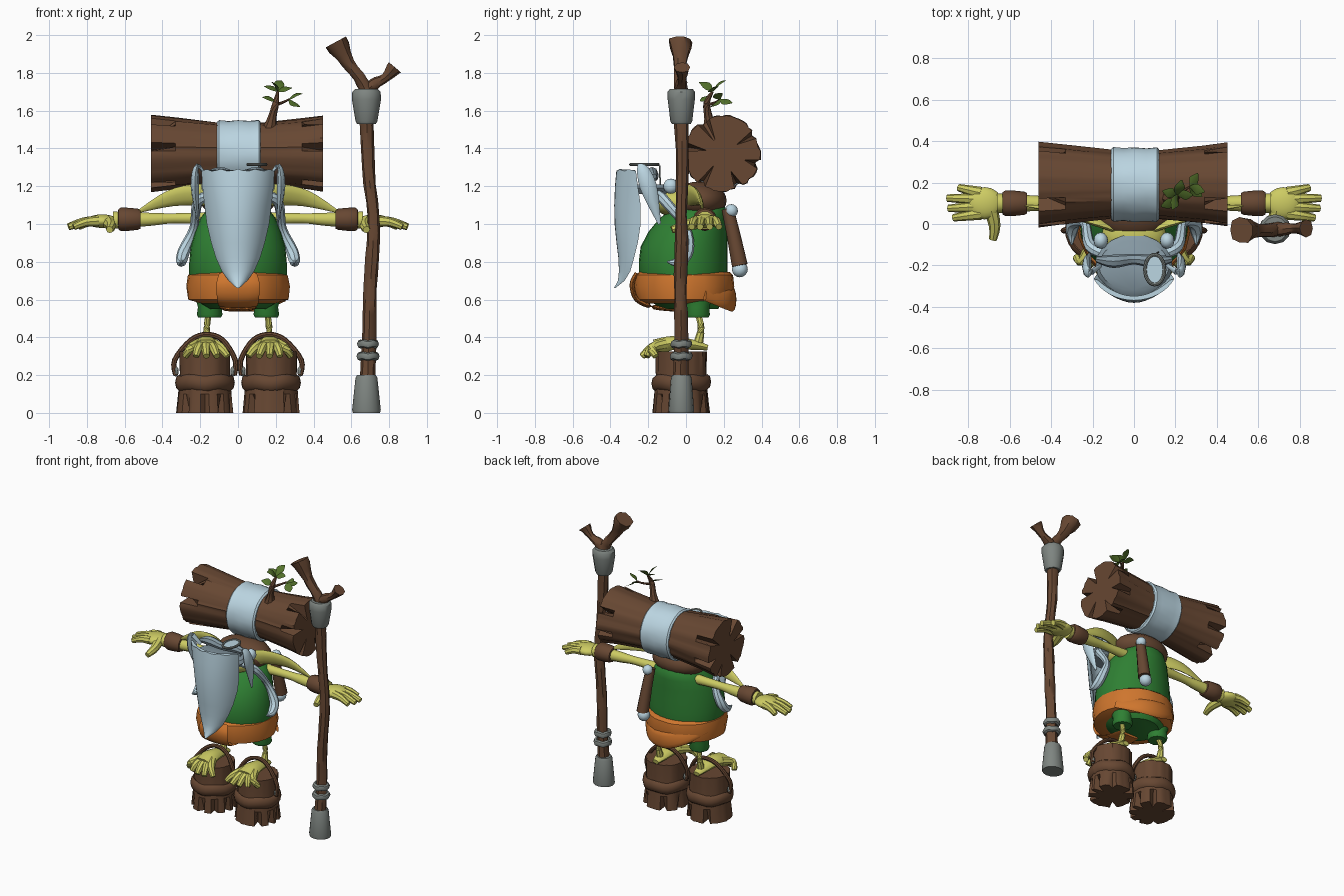
import bpy, bmesh, math, random
from mathutils import Vector, Matrix

random.seed(4)
if "Cube" in bpy.data.objects:
    bpy.data.objects.remove(bpy.data.objects["Cube"])


def material(name, *rgb):
    m = bpy.data.materials.new(name)
    m.use_nodes = True
    m.diffuse_color = (*rgb, 1)
    b = m.node_tree.nodes["Principled BSDF"]
    b.inputs["Base Color"].default_value = (*rgb, 1)
    b.inputs["Roughness"].default_value = 0.8
    return m


WOOD = material("brown wood", .135, .063, .032)
SKIN = material("yellow green skin", .61, .6, .125)
CLOTH = material("green cloth", .028, .215, .033)
SASH = material("orange sash", .62, .18, .027)
HAIR = material("pale blue hair", .5, .67, .76)
SLATE = material("slate hair", .24, .32, .37)
METAL = material("grey metal", .21, .235, .22)
LEAF = material("leaf green", .09, .17, .025)
made = []


def finish(name, bm, mat):
    bmesh.ops.recalc_face_normals(bm, faces=bm.faces)
    me = bpy.data.meshes.new(name)
    bm.to_mesh(me)
    bm.free()
    me.materials.append(mat)
    ob = bpy.data.objects.new(name, me)
    bpy.context.collection.objects.link(ob)
    made.append(ob)


def loft(name, rings, mat, caps=True):
    bm = bmesh.new()
    vs = [[bm.verts.new(p) for p in r] for r in rings]
    n = len(vs[0])
    for a, b in zip(vs, vs[1:]):
        for i in range(n):
            k = (i + 1) % n
            bm.faces.new((a[i], a[k], b[k], b[i]))
    if caps:
        bm.faces.new(vs[0])
        bm.faces.new(vs[-1])
    finish(name, bm, mat)


def stack(name, centre, stations, mat, n=20, shape=None, turn=None):
    """Elliptical rings (z, rx, ry, y shift) along z, optionally turned."""
    turn = turn or Matrix()
    rings = []
    for j, (z, rx, ry, dy) in enumerate(stations):
        ring = []
        for i in range(n):
            a, f = math.tau * i / n, shape(j, i) if shape else 1
            ring.append(Vector(centre) + turn @ Vector((rx * f * math.cos(a), ry * f * math.sin(a) + dy, z)))
        rings.append(ring)
    loft(name, rings, mat)


def spline(pts, steps):
    out = []
    for i in range(len(pts) - 1):
        a, b = pts[max(i - 1, 0)], pts[i]
        c, d = pts[i + 1], pts[min(i + 2, len(pts) - 1)]
        for k in range(steps):
            t = k / steps
            out.append(b + (c - a) * t / 2 + (a * 2 - b * 5 + c * 4 - d) * t * t / 2
                       + (b * 3 - a - c * 3 + d) * t ** 3 / 2)
    return out + [pts[-1]]


def tube(name, pts, radii, mat, n=8, steps=4, ref=(0, 0, 1), flat=1, rough=0):
    """Swept tube; flat squashes the section along ref."""
    pts = [Vector(p) for p in pts]
    rad = spline([Vector((r, 0, 0)) for r in radii], steps)
    path, rings = spline(pts, steps), []
    for i, p in enumerate(path):
        t = (path[min(i + 1, len(path) - 1)] - path[max(i - 1, 0)]).normalized()
        side = t.cross(Vector(ref)).normalized()
        up = side.cross(t)
        rings.append([p + (side * math.cos(a) + up * math.sin(a) * flat) * max(rad[i].x, .002)
                      * (1 + random.uniform(-rough, rough))
                      for a in (math.tau * k / n for k in range(n))])
    loft(name, rings, mat)


def ball(name, centre, size, mat, n=16):
    bm = bmesh.new()
    bmesh.ops.create_uvsphere(bm, u_segments=n, v_segments=n // 2 + 2, radius=1)
    bmesh.ops.transform(bm, verts=bm.verts, matrix=Matrix.Translation(centre) @ Matrix.Diagonal((*size, 1)))
    finish(name, bm, mat)


def ring(name, centre, rx, ry, thick, mat, tall=1, wobble=0):
    """Horizontal band with a rounded section."""
    rings = []
    for i in range(29):
        a = math.tau * i / 28
        w = wobble * math.sin(a * 5)
        rings.append([Vector(centre) + Vector(((rx + thick * math.cos(b)) * math.cos(a),
                      (ry + thick * math.cos(b)) * math.sin(a), thick * tall * math.sin(b) + w))
                      for b in (math.tau * k / 8 for k in range(8))])
    loft(name, rings, mat, caps=False)


def cracked(ends, cracks, depth):
    """Narrow notches of varying depth pulled into the end rings of a log."""
    noise = [random.uniform(.97, 1.03) for _ in range(60)]
    deep = {i: depth * random.uniform(.7, 1.5) for i in cracks}
    return lambda j, i: deep[i] if j in ends and i in deep else noise[i] + random.uniform(-.012, .012)


# body, belt and sash
stack("tunic", (0, 0, 0), [(.55, .15, .15, .02), (.6, .23, .2, 0), (.7, .26, .235, -.015), (.8, .258, .235, -.015),
      (.88, .25, .23, -.01), (.96, .228, .208, .01), (1.03, .2, .18, .04), (1.08, .16, .145, .07),
      (1.12, .09, .08, .1)], CLOTH, 28)
stack("belt", (0, 0, 0), [(.58, .2, .2, -.01), (.6, .265, .25, -.01), (.67, .272, .268, -.01),
      (.73, .262, .26, -.01), (.745, .24, .24, -.01)], SASH, 30, lambda j, i: 1 + .012 * math.sin(i * 2 + j))
tube("sash_front", [(0, -.26, .74), (0, -.285, .68), (0, -.26, .6), (0, -.17, .56), (0, -.05, .545)],
     [.1, .115, .11, .1, .08], SASH, 12, 4, (0, -1, .3), .12)
tube("sash_back", [(.24, .1, .63), (.13, .215, .6), (0, .25, .6), (-.13, .215, .64), (-.23, .1, .69)],
     [.04, .055, .06, .05, .035], SASH, 12, 4, (0, 1, 0), .28)

# head, dark hair behind it and back roll
ball("head", (0, -.05, 1.115), (.155, .12, .08), SKIN, 20)
ball("nose", (0, -.16, 1.13), (.04, .05, .035), SKIN)
ball("back_hair", (0, .07, 1.125), (.2, .145, .1), WOOD, 20)
tube("back_roll", [(.13, .22, 1.08), (.14, .25, .95), (.15, .285, .78)], [.032, .036, .042], WOOD, 10)
for z, y, r in ((1.07, .24, .035), (.76, .285, .042)):
    ball("back_roll_end", (.14, y, z), (r, r, r), HAIR, 12)

# beard, a deep curved shell tapering to a tip
rows = []
for z, w, front, edge in ((1.285, .194, -.368, -.265), (1.2, .188, -.376, -.255), (1.1, .178, -.38, -.24),
                          (1, .165, -.378, -.24), (.9, .142, -.368, -.255), (.82, .117, -.358, -.275),
                          (.75, .086, -.355, -.295), (.7, .05, -.36, -.325), (.66, .006, -.382, -.375)):
    us = [k / 8 - 1 for k in range(17)]
    depth, bend = edge - front, 1.15
    lip = .006 * (z > 1.25)
    rows.append([Vector((w * math.sin(u * bend) / math.sin(bend),
                         front + depth * (1 - math.cos(u * bend)) / (1 - math.cos(bend)),
                         z + lip * math.cos(u * 16))) for u in us]
                + [Vector((w * .9 * u, front + depth * (.2 + .75 * u * u), z)) for u in reversed(us)])
loft("beard", rows, HAIR)
stack("beard_bed", (0, -.2, 0), [(1.16, .16, .12, 0), (1.19, .185, .15, 0), (1.21, .17, .12, 0)], SLATE)
tube("brow_band", [(-.18, -.17, 1.25), (-.1, -.18, 1.27), (0, -.17, 1.25), (.1, -.18, 1.27), (.18, -.17, 1.25)],
     [.015, .032, .025, .032, .015], SLATE)

# monocle
ring("monocle_rim", (.1, -.22, 1.315), .047, .072, .009, METAL)
stack("monocle_glass", (.1, -.22, 1.312), [(0, .047, .072, 0), (.005, .047, .072, 0)], HAIR)
tube("monocle_chain", [(.11, -.14, 1.31), (.12, -.135, 1.17)], [.004, .004], METAL, 6, 2, (1, 0, 0))

# wood log with cloth wrap, carried across the back
across = Matrix.Rotation(math.pi / 2, 4, 'Y')
stack("log", (0, .19, 1.375), [(x, r, r, 0) for x, r in ((-.46, .203), (-.33, .187), (-.1, .162), (.12, .162),
      (.34, .183), (.45, .2))], WOOD, 54, cracked((0, 5), (4, 11, 18, 31, 32, 39, 49), .42), across)
stack("log_wrap", (0, .19, 1.37), [(x, r, r, 0) for x, r in ((-.11, .17), (-.1, .18), (-.05, .176), (0, .181),
      (.06, .176), (.11, .18), (.12, .17))], HAIR, 32, lambda j, i: 1 + .008 * math.sin(i * 1.7 + j), across)

# sprout with leaves
tube("sprout", [(.165, .13, 1.49), (.18, .12, 1.56), (.2, .11, 1.64), (.21, .14, 1.7)], [.045, .024, .018, .007], WOOD, 8)
tube("sprout_twig", [(.2, .11, 1.63), (.24, .16, 1.645), (.27, .18, 1.66)], [.009, .007, .005], WOOD, 6)
for base, yaw, rise in (((.21, .14, 1.7), 0, .02), ((.21, .14, 1.7), 75, .06), ((.21, .14, 1.7), 165, .03),
                        ((.21, .14, 1.7), 250, .05), ((.27, .18, 1.66), -20, .03), ((.27, .18, 1.66), 60, -.02),
                        ((.27, .18, 1.66), 320, -.04), ((.2, .11, 1.65), 200, .02)):
    d = Vector((math.cos(math.radians(yaw)), math.sin(math.radians(yaw)), 0))
    b = Vector(base)
    tube("leaf", [b, b + d * .035 + Vector((0, 0, rise * .7)), b + d * .075 + Vector((0, 0, rise))],
         [.004, .028, .003], LEAF, 6, 3, (.25, -.4, .8), .12)

for s, tag in ((1, "left"), (-1, "right")):
    def P(*pts):
        return [(s * x, y, z) for x, y, z in pts]

    # long ears, arms, cuffs and hands
    tube(tag + "_ear", P((.1, -.02, 1.13), (.2, .02, 1.155), (.36, .07, 1.135), (.54, .09, 1.06)),
         [.05, .06, .045, .005], SKIN, 10, 4, (0, 1, .3), .35)
    tube(tag + "_arm", P((.15, .1, 1.03), (.34, .1, 1.03), (.46, .1, 1.025), (.66, .1, 1.02)),
         [.035, .028, .036, .048], SKIN, 10)
    tube(tag + "_cuff", P((.515, .1, 1.025), (.53, .1, 1.025), (.62, .1, 1.025), (.635, .1, 1.025)),
         [.045, .056, .062, .045], WOOD, 12, 2)
    ball(tag + "_palm", (s * .72, .1, 1.015), (.085, .078, .036), SKIN)
    for y0, x1, y1 in ((.15, .845, .175), (.12, .9, .125), (.085, .895, .075), (.05, .87, .03)):
        tube(tag + "_finger", P((.74, y0, 1.015), ((.74 + x1) / 2, (y0 + y1) / 2, 1.01), (x1, y1, .985)),
             [.03, .024, .018], SKIN, 8, 3)
    tube(tag + "_thumb", P((.69, .07, 1.01), (.672, -.01, .99), (.68, -.075, .97)), [.035, .028, .019], SKIN, 8, 3)

    # brow and temple tufts, drooping moustache ends
    tube(tag + "_brow_tuft", P((.16, -.2, 1.24), (.215, -.235, 1.31), (.228, -.2, 1.2), (.21, -.14, 1)),
         [.012, .022, .045, .008], HAIR, 8, 4, (1, 0, 0), .5)
    ball(tag + "_temple_tuft", (s * .16, -.08, 1.2), (.035, .04, .04), HAIR, 12)
    tube(tag + "_moustache", P((.12, -.15, 1.16), (.21, -.11, 1.12), (.235, 0, .98), (.285, .01, .86), (.3, -.04, .8),
         (.3, -.1, .8)), [.025, .028, .022, .032, .028, .004], HAIR, 8, 4, (1, 0, 0))

    # trouser leg, shin and foot
    stack(tag + "_trouser", (s * .15, .06, 0), [(.505, .06, .06, 0), (.52, .068, .068, 0), (.56, .062, .065, 0),
          (.64, .085, .09, 0)], CLOTH, 14)
    tube(tag + "_shin", P((.155, .06, .53), (.165, .08, .45), (.165, .06, .35)), [.018, .018, .028], SKIN, 8)
    tube(tag + "_foot", P((.165, .115, .345), (.165, .04, .36), (.168, -.07, .37), (.17, -.16, .345)),
         [.025, .045, .062, .075], SKIN, 10, 4, (0, 0, 1), .62)
    for k in range(5):
        x = .055 + k * .056
        tube(tag + "_toe", P((.13 + k * .02, -.11, .365), (.09 + k * .04, -.18, .345),
             (x, -.235 + .012 * (k - 1.5) ** 2, .3)), [.03, .025, .018], SKIN, 8, 3)

    # stump shoe with band, carrying loop and pegs
    stack(tag + "_stump", (s * .175, -.025, 0), [(0, .15, .15, 0), (.1, .14, .14, 0), (.2, .133, .133, 0),
          (.325, .135, .135, 0)], WOOD, 40, cracked((0,), (1, 6, 13, 18, 25, 30, 34, 38), .7))
    ring(tag + "_stump_band", (s * .175, -.025, .16), .138, .138, .02, WOOD, 2, .005)
    tube(tag + "_loop", P((.02, -.03, .2), (.015, -.03, .28), (.08, -.01, .385), (.165, 0, .415), (.25, -.01, .385),
         (.335, -.03, .28), (.33, -.03, .2)), [.014] * 7, WOOD, 8, 4, (0, 1, 0))
    for x in (.025, .33):
        ball(tag + "_peg", (s * x, -.03, .22), (.016, .016, .028), METAL, 8)

# staff
tube("staff_pole", [(.685, -.03, .15), (.695, -.025, .45), (.7, -.03, .65), (.715, -.025, .9), (.715, -.025, 1.05),
     (.69, -.02, 1.3), (.68, -.025, 1.6)], [.042, .036, .034, .036, .031, .034, .04], WOOD, 8, 3, (0, 1, 0), 1, .08)
stack("staff_foot", (.68, -.025, 0), [(0, .072, .065, 0), (.015, .076, .068, 0), (.185, .058, .055, 0),
      (.2, .05, .048, 0)], METAL, 16)
for z, r in ((.3, .043), (.365, .04)):
    ring("staff_ring", (.688, -.025, z), r, r, .018, METAL, 1.2, .003)
stack("staff_collar", (.68, -.025, 0), [(1.53, .05, .05, 0), (1.545, .058, .058, 0), (1.66, .077, .072, 0),
      (1.7, .075, .072, 0), (1.715, .06, .06, 0)], METAL, 12)
tube("staff_fork_tall", [(.685, -.025, 1.69), (.66, -.03, 1.75), (.585, -.03, 1.85), (.52, -.03, 1.965)],
     [.04, .034, .034, .066], WOOD, 9, 3, (0, 1, 0), 1, .09)
tube("staff_fork_short", [(.68, -.025, 1.7), (.72, -.025, 1.74), (.78, -.02, 1.775), (.83, -.02, 1.83)],
     [.035, .032, .024, .042], WOOD, 8, 3, (0, 1, 0), 1, .08)

# smooth shading with sharp edges kept
for ob in bpy.context.selected_objects:
    ob.select_set(False)
for ob in made:
    ob.select_set(True)
bpy.context.view_layer.objects.active = made[0]
bpy.ops.object.shade_smooth_by_angle(angle=math.radians(40))
